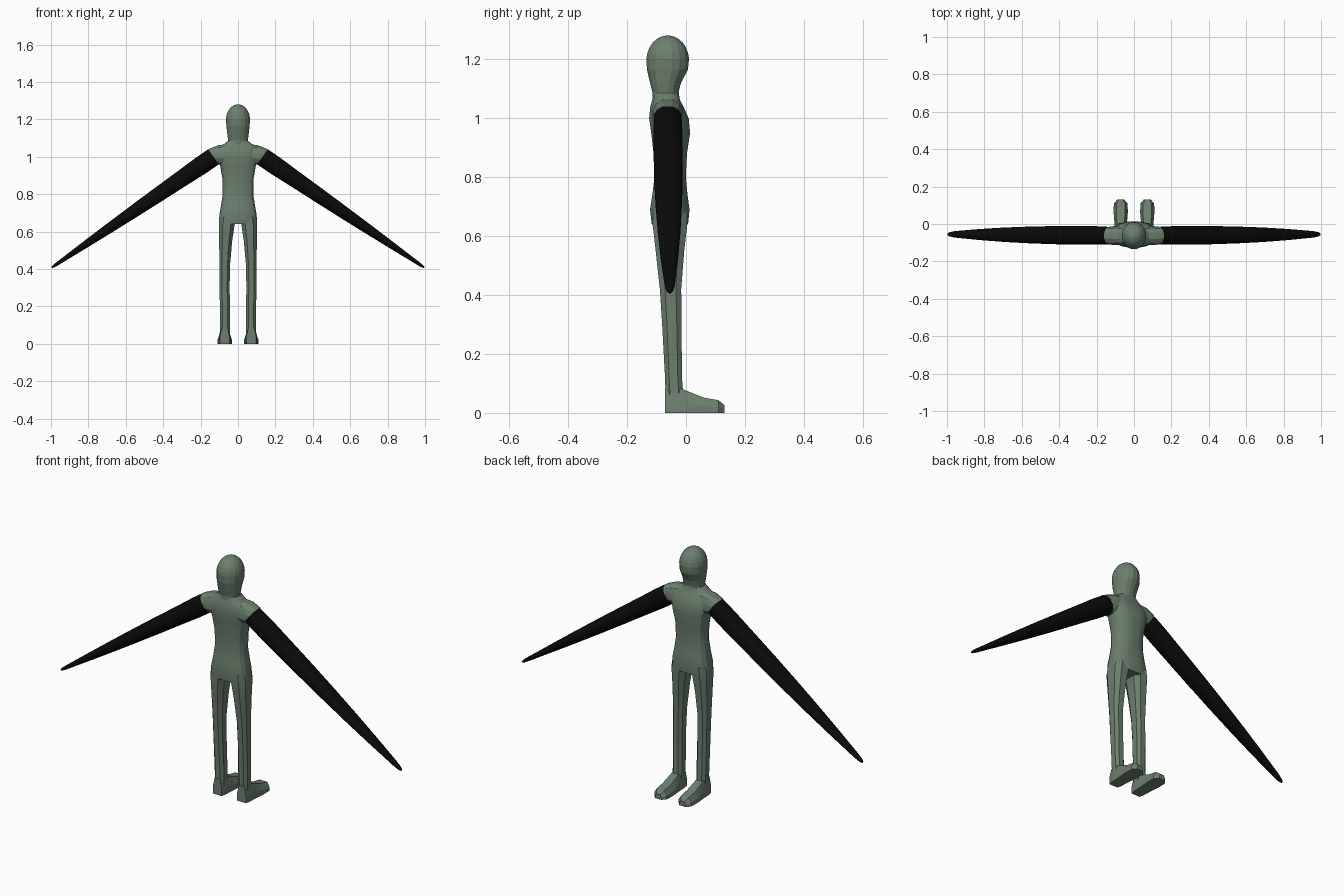
import bpy, bmesh, math
from mathutils import Vector

if "Cube" in bpy.data.objects:
    bpy.data.objects.remove(bpy.data.objects["Cube"])


def material(name, rgb):
    m = bpy.data.materials.new(name)
    m.diffuse_color = (*rgb, 1)
    m.use_nodes = True
    m.node_tree.nodes["Principled BSDF"].inputs["Base Color"].default_value = m.diffuse_color
    return m


GREEN = material("grey_green", (0.150, 0.212, 0.156))
BLACK = material("black", (0.003, 0.003, 0.003))


def ring(c, u, v, a, b, n, power=2.0):
    """Closed superellipse around c, half sizes a along u and b along v."""
    pts = []
    for i in range(n):
        t = 2 * math.pi * (i + 0.5) / n
        cu, sv = math.cos(t), math.sin(t)
        pts.append(Vector(c) + Vector(u) * a * math.copysign(abs(cu) ** (2 / power), cu)
                   + Vector(v) * b * math.copysign(abs(sv) ** (2 / power), sv))
    return pts


def level(z, x0, x1, y0, y1, n, power=2.0):
    """Horizontal ring given by its extents."""
    return ring(((x0 + x1) / 2, (y0 + y1) / 2, z), (1, 0, 0), (0, 1, 0),
                (x1 - x0) / 2, (y1 - y0) / 2, n, power)


def loft(name, rings, mat, angle=None, side=1):
    """Skin rings, cap the ends; side=-1 mirrors in x."""
    bm = bmesh.new()
    rows = [[bm.verts.new((p.x * side, p.y, p.z)) for p in r] for r in rings]
    n = len(rows[0])
    for lo, hi in zip(rows, rows[1:]):
        for i in range(n):
            j = (i + 1) % n
            bm.faces.new((lo[i], lo[j], hi[j], hi[i]))
    bm.faces.new(rows[0])
    bm.faces.new(rows[-1])
    bmesh.ops.recalc_face_normals(bm, faces=bm.faces)
    me = bpy.data.meshes.new(name)
    bm.to_mesh(me)
    bm.free()
    me.materials.append(mat)
    ob = bpy.data.objects.new(name, me)
    bpy.context.collection.objects.link(ob)
    if angle:
        bpy.ops.object.select_all(action='DESELECT')
        ob.select_set(True)
        bpy.context.view_layer.objects.active = ob
        bpy.ops.object.shade_smooth_by_angle(angle=math.radians(angle))
    return ob


# Torso: hips, waist, chest, trapezius (z, half width, back y, front y)
torso = [(0.64, 0.104, -0.117, 0.008), (0.69, 0.101, -0.123, 0.013),
         (0.74, 0.092, -0.115, 0.006), (0.80, 0.083, -0.108, 0.000),
         (0.88, 0.084, -0.111, 0.004), (0.95, 0.096, -0.119, 0.015),
         (1.00, 0.110, -0.126, 0.010), (1.04, 0.108, -0.122, -0.008),
         (1.062, 0.085, -0.115, -0.020), (1.085, 0.055, -0.110, -0.024)]
loft("torso", [level(z, -w, w, a, b, 16, 2.7) for z, w, a, b in torso], GREEN, 25)

# Head and neck: tapered neck and jaw, then a dome
neck = [(1.04, 0.053, -0.113, -0.020), (1.09, 0.054, -0.115, -0.024),
        (1.12, 0.058, -0.123, -0.016), (1.165, 0.063, -0.134, 0.008)]
head = [level(z, -w, w, a, b, 16, 2.1) for z, w, a, b in neck]
for k in range(7):
    t = math.radians(5 + 13.5 * k)
    r = math.cos(t)
    head.append(level(1.195 + 0.086 * math.sin(t), -0.066 * r, 0.066 * r,
                      -0.062 - 0.074 * r, -0.062 + 0.074 * r, 16))
loft("head", head, GREEN)

ARM_DIR = Vector((0.82, 0, -0.572)).normalized()
ARM_UP = Vector((-ARM_DIR.z, 0, ARM_DIR.x))
ARM_START = Vector((0.131, -0.062, 1.000))
ARM_END = Vector((0.996, -0.055, 0.408))

# Arm taper (fraction of length, half thickness, half depth)
arm = [(0.00, 0.050, 0.047), (0.08, 0.050, 0.050), (0.20, 0.045, 0.050),
       (0.35, 0.040, 0.049), (0.50, 0.034, 0.045), (0.65, 0.027, 0.039),
       (0.80, 0.019, 0.030), (0.90, 0.013, 0.022), (0.96, 0.010, 0.017),
       (0.99, 0.007, 0.011), (1.00, 0.003, 0.005)]
# Leg (z, inner x, outer x, back y, front y)
leg = [(0.05, 0.042, 0.097, -0.071, -0.006), (0.12, 0.040, 0.098, -0.073, -0.012),
       (0.30, 0.043, 0.100, -0.083, -0.013), (0.42, 0.041, 0.101, -0.091, -0.014),
       (0.55, 0.029, 0.103, -0.106, -0.003), (0.64, 0.015, 0.105, -0.117, 0.008),
       (0.68, 0.008, 0.099, -0.115, 0.006)]
# Foot, heel to toe (y, half width, top z)
foot = [(-0.072, 0.026, 0.085), (-0.045, 0.031, 0.095), (0.000, 0.033, 0.076),
        (0.060, 0.038, 0.052), (0.110, 0.037, 0.043), (0.131, 0.018, 0.026)]


def foot_section(y, w, h):
    """Flat sole, bevelled upper."""
    cx = 0.071
    return [Vector((cx + x * w, y, z * h)) for x, z in
            ((-1, 0), (1, 0), (1, 0.45), (0.6, 1), (-0.6, 1), (-1, 0.45))]


for side, tag in ((1, "right"), (-1, "left")):
    # Shoulder sleeve joining chest to arm
    sleeve = [ring((0.045, -0.062, 1.010), (0, 1, 0), (0, 0, 1), 0.050, 0.062, 12, 2.4),
              ring((0.095, -0.062, 1.009), (0, 1, 0), (0.22, 0, 0.975), 0.053, 0.056, 12, 2.4),
              ring(ARM_START, (0, 1, 0), ARM_UP, 0.048, 0.051, 12, 2.2)]
    loft(tag + "_shoulder", sleeve, GREEN, 25, side)
    rings = [ring(ARM_START.lerp(ARM_END, f), (0, 1, 0), ARM_UP, b, a, 20)
             for f, a, b in arm]
    loft(tag + "_arm", rings, BLACK, 30, side)
    loft(tag + "_leg", [level(z, i, o, a, b, 8, 2.6) for z, i, o, a, b in leg],
         GREEN, 25, side)
    loft(tag + "_foot", [foot_section(*s) for s in foot], GREEN, 20, side)
